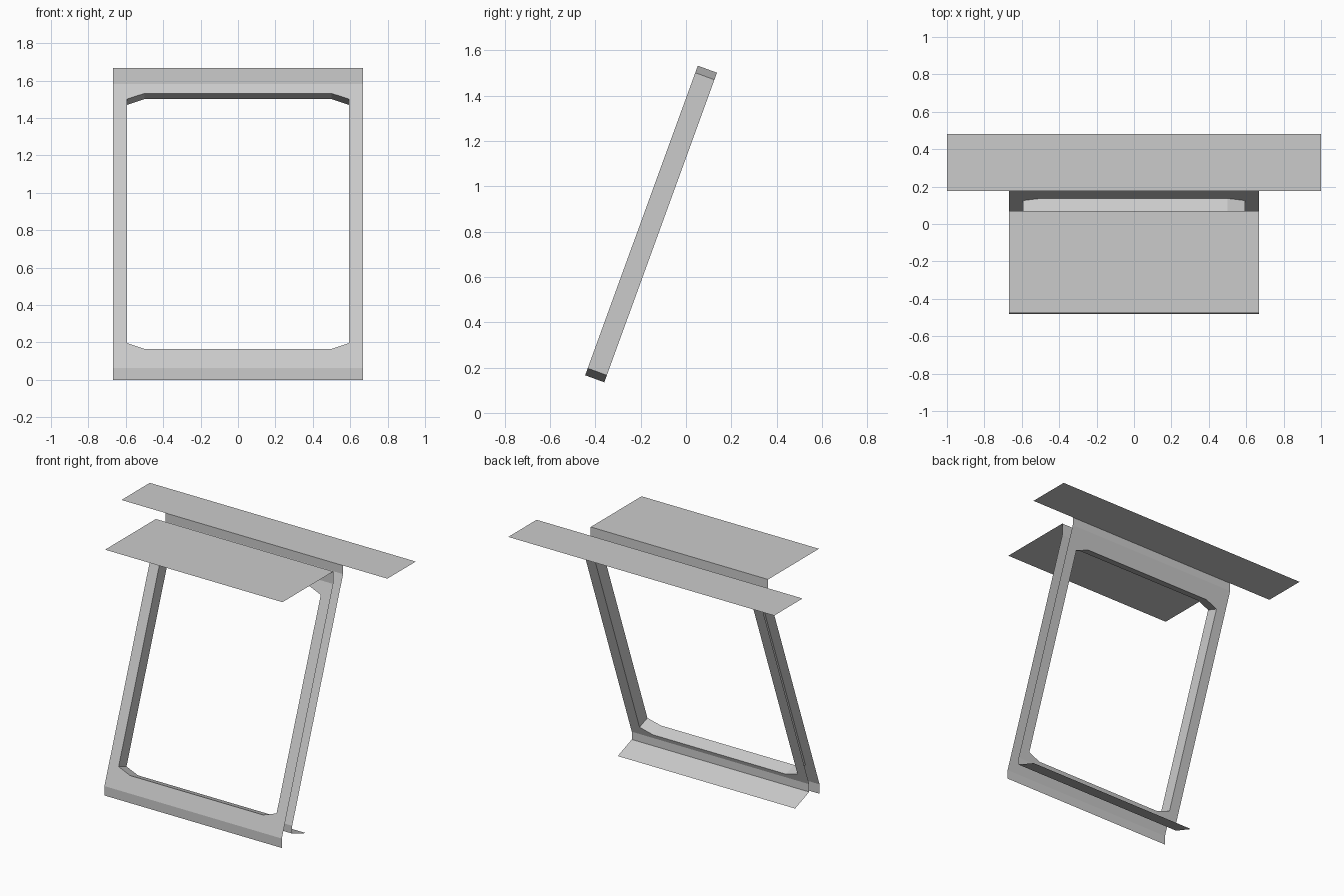
import bpy
from math import tan, radians

if "Cube" in bpy.data.objects:
    bpy.data.objects.remove(bpy.data.objects["Cube"])

SLOPE = tan(radians(20))          # lean of the window
HALF, OPEN, CUT = 0.667, 0.594, 0.50   # half widths: panel, opening, corner cut
TOP = 1.668


def add(name, verts, faces):
    me = bpy.data.meshes.new(name)
    me.from_pydata(verts, [], faces)
    ob = bpy.data.objects.new(name, me)
    bpy.context.collection.objects.link(ob)
    return ob


def strip(name, half, profile):
    """Sheet made by sweeping a (y, z) profile across x."""
    verts = [(s * half, y, z) for y, z in profile for s in (-1, 1)]
    faces = [(2 * i, 2 * i + 1, 2 * i + 3, 2 * i + 2) for i in range(len(profile) - 1)]
    return add(name, verts, faces)


def plane_y(z, y0, z0):
    return y0 + (z - z0) * SLOPE


def opening(y0, z0, height=1.366, corner=0.031):
    """Octagonal opening loop on a leaning plane, anticlockwise from the front."""
    z1 = z0 + height
    pts = [(-CUT, z0), (CUT, z0), (OPEN, z0 + corner), (OPEN, z1 - corner),
           (CUT, z1), (-CUT, z1), (-OPEN, z1 - corner), (-OPEN, z0 + corner)]
    return [(x, plane_y(z, y0, z0), z) for x, z in pts]


def panel(name, y0, z0, bottom, top, flip):
    """Leaning sheet with the opening left out."""
    outer = [(x, plane_y(z, y0, z0), z) for x, z in
             ((-HALF, bottom), (HALF, bottom), (HALF, top), (-HALF, top))]
    faces = [(0, 1, 6, 5, 4, 11), (1, 2, 7, 6), (2, 3, 10, 9, 8, 7), (3, 0, 11, 10)]
    if flip:
        faces = [f[::-1] for f in faces]
    return add(name, outer + opening(y0, z0), faces)


FRONT = (-0.445, 0.166)
BACK = (-0.3605, 0.135)
fb, ft = 0.064, 1.583             # front panel bends
bb, bt = 0.108, 1.61              # back panel bends

# Leaning faces and the lining of the opening
panel("front_panel", *FRONT, fb, ft, False)
panel("back_panel", *BACK, bb, bt, True)
add("opening_lining", opening(*FRONT) + opening(*BACK),
    [(i, (i + 1) % 8, 8 + (i + 1) % 8, 8 + i) for i in range(8)])

# Front skirt, and front lip with the inner ledge
yf0, yf1 = plane_y(fb, *FRONT), plane_y(ft, *FRONT)
strip("front_skirt", HALF, [(yf0, 0), (yf0, fb)])
strip("front_head_ledge", HALF, [(-0.475, TOP), (yf1, TOP), (yf1, ft)][::-1])

# Rear skirt with its sloping flange, and the wide rear ledge
yb0, yb1 = plane_y(bb, *BACK), plane_y(bt, *BACK)
strip("back_sill_flange", HALF, [(yb0, bb), (yb0, 0.055), (yb0 + 0.055 / SLOPE, 0)])
strip("back_head_lip", HALF, [(yb1, TOP), (yb1, bt)])
strip("wide_rear_ledge", 1.0, [(yb1, TOP), (0.481, TOP)])

# The front ledge faces up and its lip faces forward
for p in bpy.data.objects["front_head_ledge"].data.polygons:
    if p.normal.z < -0.5:
        p.flip()
